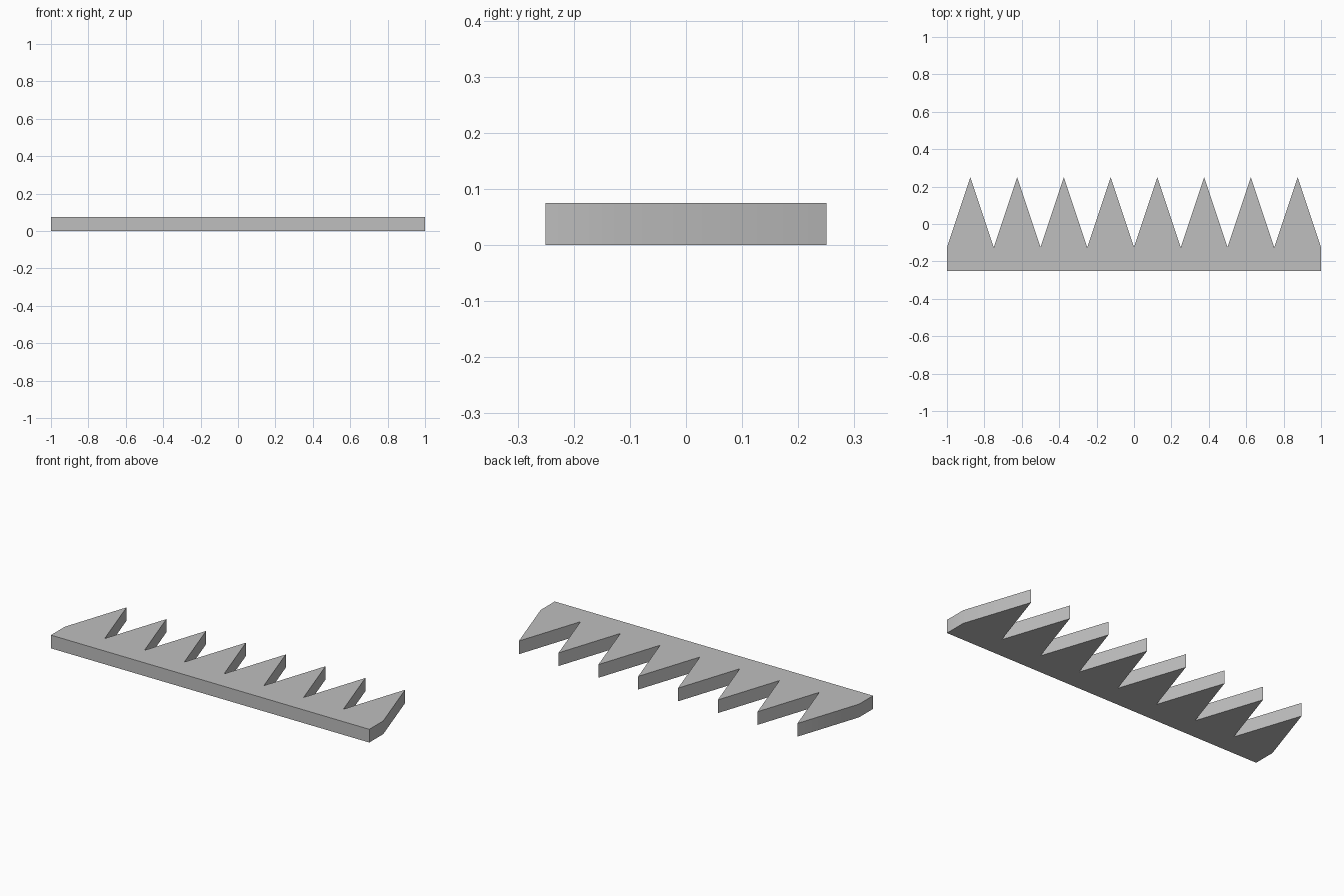
import bpy
import bmesh
import math

cube = bpy.data.objects.get("Cube")
if cube:
    bpy.data.objects.remove(cube, do_unlink=True)

TEETH = 8
PITCH = 2 / TEETH
HEIGHT = 0.075
BACK, ROOT, TIP = -0.25, -0.125, 0.25

# Plain grey metal
grey = bpy.data.materials.new("grey metal")
grey.use_nodes = True
colour = (0.52, 0.52, 0.52, 1)
grey.diffuse_color = colour
grey.node_tree.nodes["Principled BSDF"].inputs["Base Color"].default_value = colour

# Outline: straight front edge, then a zigzag of teeth from left to right
outline = [(-1, BACK), (1, BACK), (1, ROOT)]
for i in range(TEETH):
    x = 1 - i * PITCH
    outline += [(x - PITCH / 2, TIP), (x - PITCH, ROOT)]

# Extrude the outline into a solid plate
bm = bmesh.new()
base = bm.faces.new([bm.verts.new((x, y, 0)) for x, y in outline])
top = bmesh.ops.extrude_face_region(bm, geom=[base], use_keep_orig=True)
bmesh.ops.translate(bm, vec=(0, 0, HEIGHT),
                    verts=[g for g in top["geom"] if isinstance(g, bmesh.types.BMVert)])
bmesh.ops.recalc_face_normals(bm, faces=bm.faces)

mesh = bpy.data.meshes.new("toothed_bar")
bm.to_mesh(mesh)
bm.free()
mesh.materials.append(grey)
bar = bpy.data.objects.new("toothed_bar", mesh)
bpy.context.collection.objects.link(bar)

# Soften only the shallow bend at each end
bpy.ops.object.select_all(action="DESELECT")
bar.select_set(True)
bpy.context.view_layer.objects.active = bar
bpy.ops.object.shade_smooth_by_angle(angle=math.radians(30))
